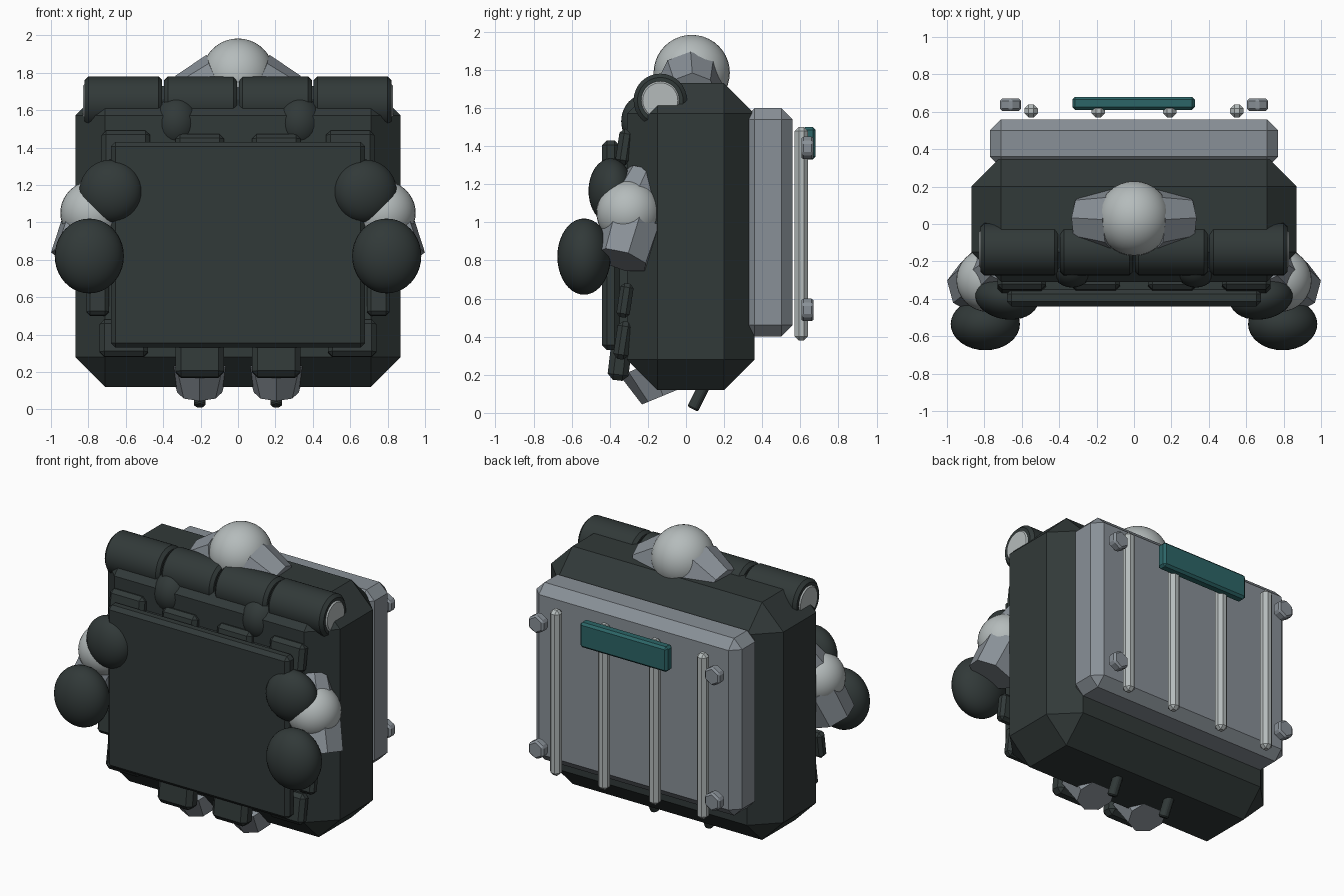
import bpy, math
from mathutils import Vector, Euler

cube = bpy.data.objects.get("Cube")
if cube:
    bpy.data.objects.remove(cube, do_unlink=True)


def material(name, rgb):
    m = bpy.data.materials.new(name)
    m.use_nodes = True
    m.diffuse_color = (*rgb, 1)
    bsdf = next(n for n in m.node_tree.nodes if n.type == 'BSDF_PRINCIPLED')
    bsdf.inputs["Base Color"].default_value = (*rgb, 1)
    return m


DARK = material("dark slate", (0.031, 0.041, 0.040))
STEEL = material("steel grey", (0.25, 0.28, 0.31))
LIGHT = material("light grey", (0.46, 0.50, 0.50))
TEAL = material("teal", (0.025, 0.13, 0.135))


def finish(name, mat, bevel=0, smooth=False):
    o = bpy.context.object
    o.name = name
    o.data.materials.append(mat)
    if smooth:
        bpy.ops.object.shade_smooth_by_angle(angle=math.radians(40))
    if bevel:
        mod = o.modifiers.new("chamfer", 'BEVEL')
        mod.width = bevel
        mod.segments = 1
        mod.limit_method = 'ANGLE'
        mod.angle_limit = math.radians(40)
    return o


def box(name, lo, hi, mat, bevel=0, tilt=0):
    """Chamfered box between two corners, optionally tilted about x."""
    lo, hi = Vector(lo), Vector(hi)
    bpy.ops.mesh.primitive_cube_add(size=1, location=(lo + hi) / 2)
    o = bpy.context.object
    for v in o.data.vertices:
        v.co = [c * d for c, d in zip(v.co, hi - lo)]
    o.rotation_euler.x = tilt
    return finish(name, mat, bevel)


def ball(name, center, radii, mat, rot=(0, 0, 0)):
    bpy.ops.mesh.primitive_uv_sphere_add(segments=32, ring_count=20, radius=1, location=center)
    o = bpy.context.object
    for v in o.data.vertices:
        v.co = [c * r for c, r in zip(v.co, radii)]
    o.rotation_euler = Euler(rot)
    return finish(name, mat, smooth=True)


def limb(name, a, b, r1, r2, mat, sides=8, bevel=0, smooth=False):
    """Tapered prism from point a to point b."""
    a, b = Vector(a), Vector(b)
    bpy.ops.mesh.primitive_cone_add(vertices=sides, radius1=r1, radius2=r2,
                                    depth=(b - a).length, location=(a + b) / 2)
    bpy.context.object.rotation_euler = (b - a).to_track_quat('Z', 'Y').to_euler()
    return finish(name, mat, bevel, smooth)


# Main pack, rear panel and front board
box("pack_body", (-.87, -.31, .12), (.87, .36, 1.73), DARK, .16)
box("rear_panel", (-.77, .30, .40), (.77, .56, 1.60), STEEL, .06)
box("front_board", (-.68, -.44, .33), (.68, -.35, 1.43), DARK, .025)
box("board_backing", (-.65, -.37, .36), (.65, -.28, 1.40), DARK)

# Rear rails, teal plate and bolts
for x in (-.55, -.19, .19, .55):
    box("rear_rail", (x - .036, .57, .38), (x + .036, .64, 1.50), LIGHT, .022)
box("teal_plate", (-.33, .61, 1.33), (.325, .68, 1.50), TEAL, .015)
for s in (-1, 1):
    for z in (.54, 1.39):
        o = limb("rear_bolt", (s * .66, .605, z), (s * .66, .67, z), .065, .065, STEEL, 6, .012)

# Roll across the top, in four sections
for x0, x1 in ((-.82, -.405), (-.395, -.005), (.005, .395), (.405, .82)):
    limb("roll_section", (x0, -.135, 1.64), (x1, -.135, 1.64), .14, .14, DARK, 32, .02, True)

# Head
ball("head", (0, .03, 1.785), (.195, .2, .198), LIGHT)

for s in (-1, 1):
    limb("roll_end", (s * .78, -.135, 1.64), (s * .828, -.135, 1.64), .1, .1, LIGHT, 32, .008, True)
    limb("shoulder", (s * .1, .02, 1.74), (s * .28, .03, 1.66), .17, .135, STEEL)
    ball("front_knob", (s * .33, -.205, 1.53), (.125, .135, .145), DARK)

    # Arm
    limb("upper_arm", (s * .78, -.29, 1.06), (s * .70, -.21, 1.24), .14, .11, STEEL)
    ball("elbow", (s * .78, -.30, 1.05), (.17, .17, .17), LIGHT)
    limb("forearm", (s * .79, -.28, 1.0), (s * .865, -.34, .80), .155, .145, STEEL, 7)
    ball("arm_guard", (s * .68, -.395, 1.165), (.17, .115, .17), DARK, (0, 0, s * .15))
    ball("hand_guard", (s * .795, -.535, .82), (.185, .14, .2), DARK)

    # Pouches peeping out around the board
    for x, w, top in ((.60, .13, 1.49), (.205, .13, 1.47)):
        box("upper_pouch", (s * x - w, -.36, 1.30), (s * x + w, -.28, top), DARK, .025, -.15)
    box("lower_pouch", (s * .61 - .13, -.37, .28), (s * .61 + .13, -.29, .48), DARK, .025, -.15)
    box("side_strap", (s * .75 - .06, -.355, .50), (s * .75 + .06, -.285, .68), DARK, .02, -.15)

    # Feet with dark toe pouches and pegs
    box("toe_pouch", (s * .205 - .13, -.40, .17), (s * .205 + .13, -.29, .42), DARK, .03, -.12)
    limb("foot", (s * .205, -.12, .09), (s * .205, -.19, .26), .12, .17, STEEL)
    limb("foot_peg", (s * .205, .035, .02), (s * .205, .10, .15), .034, .034, DARK, 8, .008)
